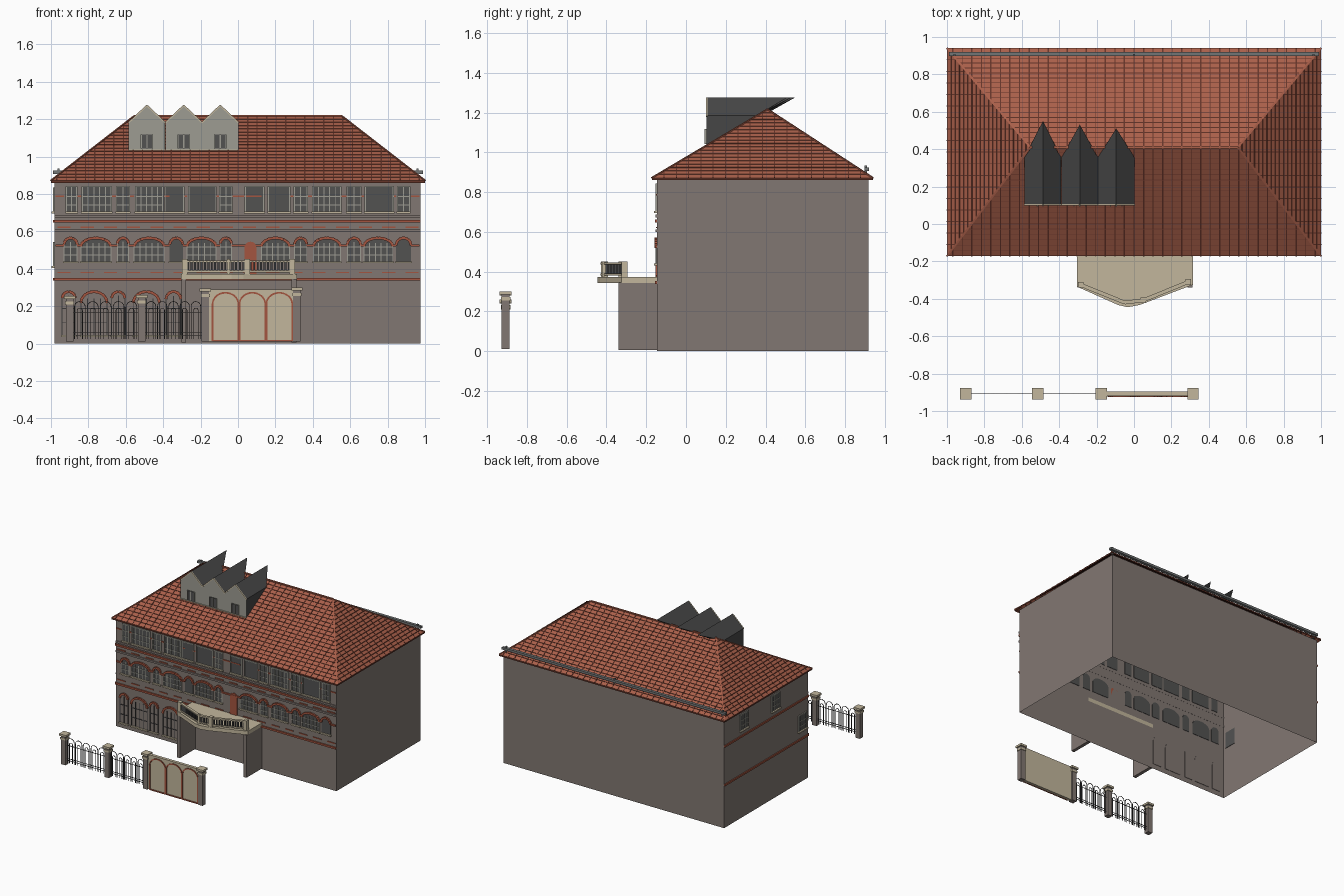
import bpy, bmesh, math
from mathutils import Vector, Matrix

if "Cube" in bpy.data.objects:
    bpy.data.objects.remove(bpy.data.objects["Cube"])

COLOURS = {
    "wall_grey": (0.222, 0.186, 0.168), "tile_red": (0.40, 0.115, 0.068),
    "tile_dark": (0.13, 0.035, 0.022), "brick_red": (0.37, 0.09, 0.05),
    "cream_stone": (0.54, 0.47, 0.335), "pale_plaster": (0.34, 0.335, 0.29),
    "slate_grey": (0.062, 0.062, 0.062), "glass_grey": (0.085, 0.085, 0.083),
    "iron_black": (0.04, 0.04, 0.042), "gutter_grey": (0.17, 0.18, 0.18),
}
mats = {}
for key, rgb in COLOURS.items():
    m = bpy.data.materials.new(key)
    m.use_nodes = True
    m.diffuse_color = (*rgb, 1)
    m.node_tree.nodes["Principled BSDF"].inputs["Base Color"].default_value = (*rgb, 1)
    mats[key] = m

parts = {}


def part(name, *colours):
    parts[name] = (bmesh.new(), colours)
    return parts[name][0]


def box(bm, lo, hi):
    lo, hi = Vector(lo), Vector(hi)
    bmesh.ops.create_cube(bm, size=1, matrix=Matrix.Translation((lo + hi) / 2)
                          @ Matrix.Diagonal((*(hi - lo), 1)))


def beam(bm, p, q, w, h):
    p, q = Vector(p), Vector(q)
    d = q - p
    rot = d.to_track_quat('Y', 'Z').to_matrix().to_4x4()
    bmesh.ops.create_cube(bm, size=1, matrix=Matrix.Translation((p + q) / 2) @ rot
                          @ Matrix.Diagonal((w, d.length, h, 1)))


def path(bm, pts, w, h):
    for p, q in zip(pts, pts[1:]):
        beam(bm, p, q, w, h)


def prism(bm, a, b):
    va, vb = [bm.verts.new(p) for p in a], [bm.verts.new(p) for p in b]
    faces = [bm.faces.new(va), bm.faces.new(vb[::-1])]
    n = len(va)
    return faces + [bm.faces.new((va[i], vb[i], vb[(i + 1) % n], va[(i + 1) % n])) for i in range(n)]


def arch(x0, x1, z0, z1, rise, n=10):
    # Outline from the lower left, over the arch, to the lower right
    c, r = (x0 + x1) / 2, (x1 - x0) / 2
    top = [(c - r * math.cos(math.pi * i / n), z1 - rise + rise * math.sin(math.pi * i / n))
           for i in range(n + 1)]
    return [(x0, z0)] + top + [(x1, z0)]


X0, X1, Y0, Y1, EAVE = -0.98, 0.975, -0.145, 0.917, 0.865


def front(u, v, d):
    return (u, Y0 - d, v)


def side(u, v, d):
    return (X0 - d, u, v)


# Hollow main walls, open at top and bottom
walls = part("main_walls", "wall_grey")
box(walls, (X0, Y0, 0), (X1, Y1, EAVE))
walls.normal_update()
bmesh.ops.delete(walls, geom=[f for f in walls.faces if abs(f.normal.z) > 0.9], context='FACES')

# Hipped roof, with dark upright joints and tile courses
RY0, RY1, RIDGE, LIP, TOP, MID = -0.172, 0.94, 0.555, 0.872, 1.217, 0.41
roof = part("main_roof", "tile_red", "tile_dark")
eave = [(-1, RY0), (1, RY0), (1, RY1), (-1, RY1)]
low = [roof.verts.new((x, y, 0.86)) for x, y in eave]
lip = [roof.verts.new((x, y, LIP)) for x, y in eave]
rl, rr = roof.verts.new((-RIDGE, MID, TOP)), roof.verts.new((RIDGE, MID, TOP))
for i in range(4):
    j = (i + 1) % 4
    roof.faces.new((low[i], low[j], lip[j], lip[i])).material_index = 1
    roof.faces.new([lip[i], lip[j]] + [[rr, rl], [rr], [rl, rr], [rl]][i])

joints = part("roof_tile_joints", "tile_dark")


def slope(x, y, t):
    # Point at height fraction t above the eave point
    return Vector((x, y + (MID - y) * t, LIP + (TOP - LIP) * t))


for i in range(-19, 20):
    x = i * 0.051
    t = min(1, (1 - abs(x)) / (1 - RIDGE))
    for y in (RY0, RY1):
        beam(joints, (x, y, LIP), slope(x, y, t), 0.008 if i % 2 else 0.004, 0.004)
for i in range(1, 18):
    y = RY0 + i * (RY1 - RY0) / 18
    t = (y - RY0) / (MID - RY0) if y < MID else (RY1 - y) / (RY1 - MID)
    for s in (-1, 1):
        beam(joints, (s, y, LIP), (s * (1 - (1 - RIDGE) * t), y, LIP + (TOP - LIP) * t), 0.005, 0.004)
for i in range(1, 20):
    t = i / 20
    ring = [slope(math.copysign(1 - (1 - RIDGE) * t, x), y, t) for x, y in eave]
    path(joints, ring + ring[:1], 0.0035, 0.003)
caps = part("roof_ridge_tiles", "tile_red")
path(caps, [(-RIDGE, MID, TOP), (RIDGE, MID, TOP)], 0.014, 0.008)
for x, y in eave:
    beam(caps, (x, y, LIP), (math.copysign(RIDGE, x), MID, TOP), 0.01, 0.006)
gutter = part("rear_gutter", "gutter_grey")
box(gutter, (-0.99, 0.897, 0.907), (0.99, 0.92, 0.925))
for x in (-0.96, 0, 0.96):
    box(gutter, (x - 0.006, 0.897, 0.88), (x + 0.006, 0.91, 0.935))

# Three gabled dormers running back to the line of the main roof
dormers = part("dormers", "pale_plaster", "slate_grey")
verge = part("dormer_verges", "cream_stone")
dglass = part("dormer_windows", "glass_grey")
dbars = part("dormer_window_bars", "pale_plaster")
for k, c in enumerate((-0.487, -0.29, -0.095)):
    h = 0.098
    gable = [(c - h, 1.032), (c + h, 1.032), (c + h, 1.185), (c, 1.277), (c - h, 1.185)]
    back = [(x, max(0.115, RY0 + (z - LIP) / 0.593 + (0.04 - 0.02 * k) * (z > 1.2)), z) for x, z in gable]
    for f in prism(dormers, [(x, 0.104, z) for x, z in gable], back)[1:]:
        f.material_index = 1
    path(verge, [(x, 0.104, z - 0.004) for x, z in gable[2:]], 0.008, 0.008)
    box(verge, (c - h, 0.098, 1.028), (c + h, 0.104, 1.038))
    box(dglass, (c - 0.03, 0.098, 1.042), (c + 0.03, 0.105, 1.118))
    for x in (c - 0.03, c, c + 0.03):
        box(dbars, (x - 0.003, 0.094, 1.042), (x + 0.003, 0.104, 1.118))

# Windows: glass, bars, sills and brick arches
glass = part("window_glass", "glass_grey")
panels = part("ground_floor_panels", "wall_grey")
bars = part("window_bars", "pale_plaster")
iron = part("ground_floor_bars", "iron_black")
sills = part("window_sills", "cream_stone")
brick = part("brick_trim", "brick_red")


def window(place, x0, x1, z0, z1, rise=0.0, pane=glass, grid=bars):
    line = arch(x0, x1, z0, z1, rise) if rise else [(x0, z0), (x0, z1), (x1, z1), (x1, z0)]
    prism(pane, [place(u, v, -0.003) for u, v in line], [place(u, v, 0.004) for u, v in line])
    if rise:
        path(brick, [place(u, v, 0.007) for u, v in line[1:-1]], 0.013, 0.015)
    else:
        path(bars, [place(u, v, 0.005) for u, v in line], 0.007, 0.007)
    beam(sills, place(x0 - 0.006, z0, 0.009), place(x1 + 0.006, z0, 0.009), 0.016, 0.01)
    if grid:
        n = max(2, round((x1 - x0) / 0.032))
        for i in range(n + 1):
            u = x0 + (x1 - x0) * i / n
            beam(grid, place(u, z0, 0.005), place(u, z1 - rise * 0.6, 0.005), 0.005, 0.005)
        for f in (0.3, 0.62):
            v = z0 + (z1 - z0) * f
            beam(grid, place(x0, v, 0.005), place(x1, v, 0.005), 0.005, 0.005)


# Middle floor: (centre, width); narrow and wide bays alternate
middle = [(-0.895, .07), (-0.76, .16), (-0.615, .06), (-0.475, .16), (-0.33, .07), (-0.195, .155), (-0.065, .06),
          (0.2, .15), (0.335, .065), (0.475, .145), (0.62, .07), (0.75, .155), (0.885, .08)]
for i, (c, w) in enumerate(middle):
    window(front, c - w / 2, c + w / 2, 0.435, 0.565, min(w / 2, 0.045), grid=None if i in (4, 12) else bars)
edges = [-0.975] + [e for c, w in middle for e in (c - w / 2, c + w / 2)] + [0.97]
for a, b in zip(edges[::2], edges[1::2]):
    beam(brick, front(a, 0.525, 0.006), front(b, 0.525, 0.006), 0.01, 0.012)
    beam(brick, front(a, 0.787, 0.004), front(b, 0.787, 0.004), 0.006, 0.008)
# Top floor
top = [(-0.89, .055), (-0.755, .155), (-0.615, .07), (-0.475, .145), (-0.34, .1), (-0.19, .145), (-0.065, .065),
       (0.088, .1), (0.22, .115), (0.335, .07), (0.475, .15), (0.62, .075), (0.755, .15), (0.885, .065)]
for i, (c, w) in enumerate(top):
    window(front, c - w / 2, c + w / 2, 0.7, 0.84, grid=None if i in (4, 5, 7, 8, 12) else bars)
# Ground floor, right half only
for c, w in [(-0.905, .07), (-0.77, .14), (-0.64, .07), (-0.49, .14), (-0.345, .08)]:
    window(front, c - w / 2, c + w / 2, 0.04, 0.278, min(w / 2, 0.06), panels, iron)
# Side wall windows
for y, z in ((0.67, 0.7), (0.27, 0.7), (-0.07, 0.41)):
    window(side, y - 0.05, y + 0.05, z, z + 0.13)

# Brick string courses on the front and one side
for z in (0.345, 0.655):
    beam(brick, front(X0, z, 0.006), front(X1, z, 0.006), 0.011, 0.014)
    beam(brick, side(Y0, z, 0.005), side(Y1, z, 0.005), 0.009, 0.014)
for i in range(16):
    x = -0.93 + i * 0.124
    for z in (0.38, 0.622):
        beam(brick, front(x - 0.035, z, 0.004), front(x + 0.035, z, 0.004), 0.006, 0.007)
ledge = part("plaster_ledge", "wall_grey")
for z in (0.605, 0.68):
    beam(ledge, front(X0, z, 0.004), front(X1, z, 0.004), 0.01, 0.014)
door = part("balcony_door", "brick_red")
line = arch(0.035, 0.098, 0.37, 0.545, 0.03)
prism(door, [front(u, v, 0) for u, v in line], [front(u, v, 0.008) for u, v in line])

# Porch walls and the pointed balcony
porch = part("porch_walls", "wall_grey")
for x in (-0.29, 0.3):
    box(porch, (x - 0.013, -0.34, 0.005), (x + 0.013, Y0, 0.345))
balcony = part("balcony_slab", "cream_stone")
plan = [(-0.305, Y0), (-0.305, -0.335), (-0.085, -0.433), (-0.035, -0.445), (0.03, -0.433), (0.315, -0.325),
        (0.315, Y0)]
prism(balcony, [(x, y, 0.343) for x, y in plan], [(x, y, 0.373) for x, y in plan])
rail = part("balcony_balustrade", "cream_stone")
run = [Vector(p) for p in ((-0.285, -0.325, 0), (-0.05, -0.42, 0), (0.05, -0.408, 0), (0.29, -0.31, 0))]
for z, h in ((0.385, 0.01), (0.44, 0.01)):
    path(rail, [p + Vector((0, 0, z)) for p in run], 0.02, h)
for p in run:
    r = 0.015 if p.x > 0 or p.x < -0.1 else 0.008
    box(rail, p + Vector((-r, -r, .37)), p + Vector((r, r, .452)))
balusters = part("balusters", "slate_grey")
for p, q in zip(run, run[1:]):
    n = round((q - p).length / 0.02)
    for i in range(1, n):
        c = p.lerp(q, i / n)
        box(balusters, c + Vector((-.005, -.005, .385)), c + Vector((.005, .005, .44)))

# Street posts, gate and iron fence
FY = -0.908
posts = part("street_posts", "wall_grey")
pcaps = part("street_post_caps", "cream_stone")
for x, h in ((-0.9, 0.255), (-0.515, 0.26), (-0.175, 0.295), (0.315, 0.3)):
    box(posts, (x - 0.02, FY - 0.02, 0.01), (x + 0.02, FY + 0.02, h - 0.015))
    for r, z in ((0.024, h - 0.045), (0.03, h - 0.016)):
        box(pcaps, (x - r, FY - r, z), (x + r, FY + r, z + 0.016))
gate = part("gate_panel", "cream_stone")
box(gate, (-0.155, FY - 0.012, 0.012), (0.295, FY + 0.012, 0.29))
gtrim = part("gate_arch_trim", "brick_red")
for c in (-0.067, 0.077, 0.221):
    pts = [(u, FY - 0.013, v) for u, v in arch(c - 0.069, c + 0.069, 0.015, 0.272, 0.06, 14)]
    path(gtrim, pts + pts[:1], 0.009, 0.009)
fence = part("iron_fence", "iron_black")
for a, b in ((-0.88, -0.535), (-0.495, -0.195)):
    for z in (0.045, 0.06, 0.165):
        beam(fence, (a, FY, z), (b, FY, z), 0.0035, 0.0035)
    n = 5
    step = (b - a) / n
    for i in range(n):
        x = a + step * (i + 0.5)
        for r, z in ((0.42, 0.225), (0.2, 0.19)):
            path(fence, [(u, FY, v) for u, v in arch(x - step * r, x + step * r, 0.025, z, step * r, 8)],
                 0.0035, 0.0035)

# Turn every part into an object
for name, (bm, colours) in parts.items():
    bmesh.ops.recalc_face_normals(bm, faces=bm.faces)
    mesh = bpy.data.meshes.new(name)
    bm.to_mesh(mesh)
    bm.free()
    for c in colours:
        mesh.materials.append(mats[c])
    bpy.context.collection.objects.link(bpy.data.objects.new(name, mesh))
